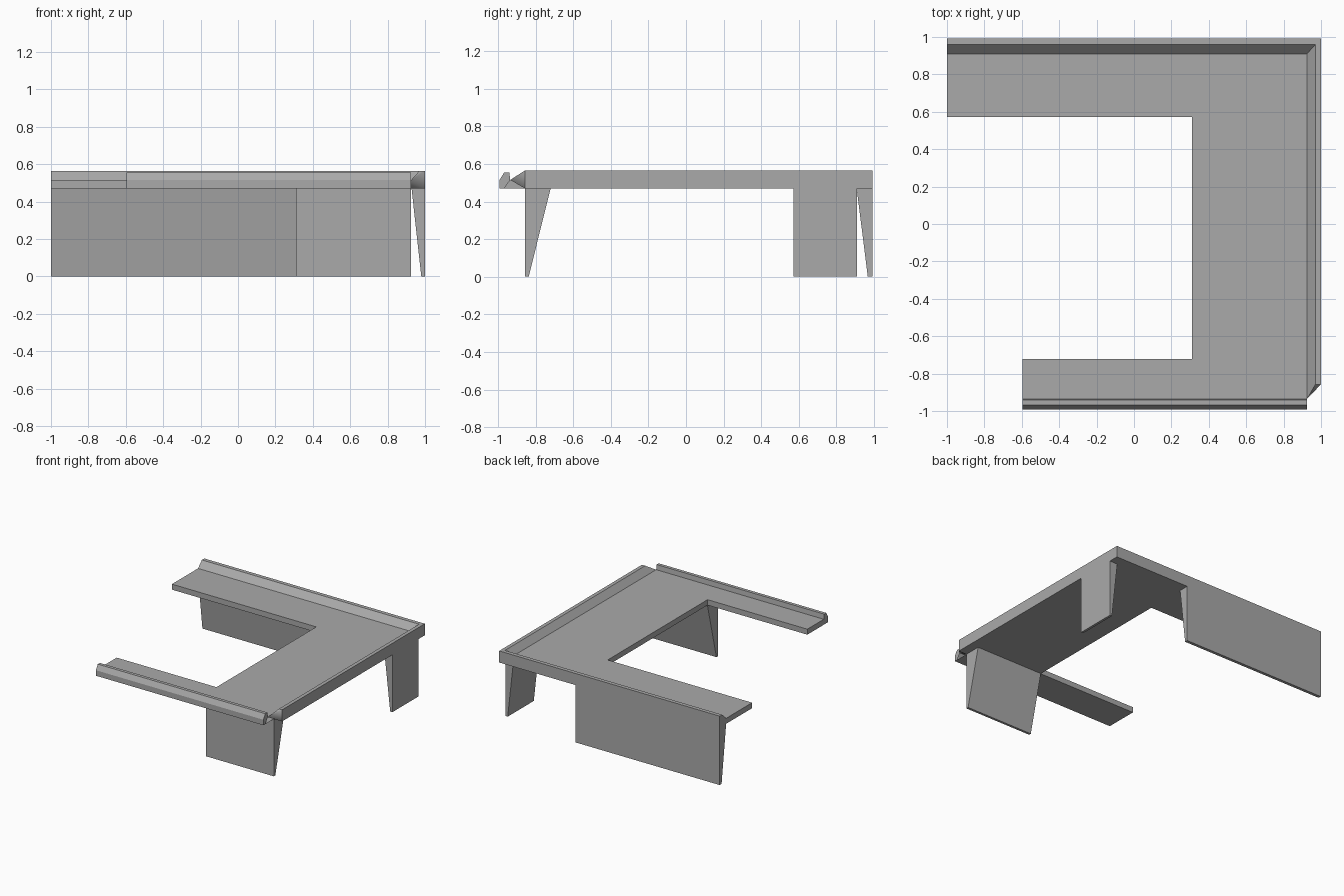
import bpy
import bmesh

if "Cube" in bpy.data.objects:
    bpy.data.objects.remove(bpy.data.objects["Cube"])

GREY = (0.4, 0.4, 0.4, 1.0)
grey = bpy.data.materials.new("plain grey")
grey.use_nodes = True
grey.diffuse_color = GREY
grey.node_tree.nodes["Principled BSDF"].inputs["Base Color"].default_value = GREY

BOTTOM, TOP, RIM, LIP = 0.47, 0.515, 0.565, 0.555


def loft(bm, rings):
    """Join closed rings of points with quads and return the vertex rings."""
    loops = [[bm.verts.new(p) for p in ring] for ring in rings]
    for a, b in zip(loops, loops[1:]):
        for i in range(len(a)):
            j = (i + 1) % len(a)
            bm.faces.new((a[i], a[j], b[j], b[i]))
    return loops


def finish(bm, name):
    bmesh.ops.remove_doubles(bm, verts=bm.verts, dist=0.0005)
    bmesh.ops.recalc_face_normals(bm, faces=bm.faces)
    mesh = bpy.data.meshes.new(name)
    bm.to_mesh(mesh)
    bm.free()
    mesh.materials.append(grey)
    obj = bpy.data.objects.new(name, mesh)
    bpy.context.collection.objects.link(obj)
    return obj


# Deck: back and side arms share a section with a raised, bevelled outer rim
bm = bmesh.new()
xs = [0.31, 0.925, 1, 1, 0.97, 0.925, 0.31]
back_ys = [0.572, 0.91, 0.992, 0.992, 0.96, 0.91, 0.572]
front_ys = [-0.722, -0.857, -0.857, -0.857, -0.857, -0.935, -0.722]
zs = [BOTTOM, BOTTOM, BOTTOM, RIM, RIM, TOP, TOP]
rings = loft(bm, [
    list(zip([-1] * 7, back_ys, zs)),
    list(zip(xs, back_ys, zs)),
    list(zip(xs, front_ys, zs)),
])
bm.faces.new(rings[0])

# Pointed front end of the side rim
inner, outer_low, outer_high, rim_high, tip = rings[2][1:6]
for pair in ((rim_high, outer_high), (outer_high, outer_low), (outer_low, inner)):
    bm.faces.new((tip, *pair)).smooth = True

# Front arm with a small raised lip, bevelled to the front
arm = [(-0.722, BOTTOM), (-0.857, BOTTOM), (-0.967, BOTTOM), (-0.992, BOTTOM),
       (-0.992, TOP), (-0.967, LIP), (-0.94, LIP), (-0.935, TOP), (-0.722, TOP)]
arm_xs = [0.31] + [0.925] * 7 + [0.31]
ends = loft(bm, [
    [(-0.595, y, z) for y, z in arm],
    [(x, y, z) for x, (y, z) in zip(arm_xs, arm)],
])
bm.faces.new(ends[0])
bm.faces.new(ends[1][2:8])

# Remove the inner seam between the arms
bmesh.ops.remove_doubles(bm, verts=bm.verts, dist=0.0005)
seam = [f for f in bm.faces
        if all(abs(v.co.x - 0.31) < 0.001 and abs(v.co.y + 0.722) < 0.001 for v in f.verts)]
bmesh.ops.delete(bm, geom=seam, context='FACES')
finish(bm, "deck")


# Legs: upright outer face, inner face tapering to a thin foot
def leg(name, start, end, outer, top_inner, foot_inner, along_x):
    section = [(outer, 0), (outer, BOTTOM), (top_inner, BOTTOM), (foot_inner, 0)]
    bm = bmesh.new()
    caps = loft(bm, [[(t, d, z) if along_x else (d, t, z) for d, z in section]
                     for t in (start, end)])
    for cap in caps:
        bm.faces.new(cap)
    finish(bm, name)


leg("back_leg", -1, 0.31, 0.992, 0.908, 0.967, True)
leg("side_leg", 0.572, 0.91, 1, 0.928, 0.98, False)
leg("front_leg", 0.31, 0.925, -0.857, -0.72, -0.837, True)
